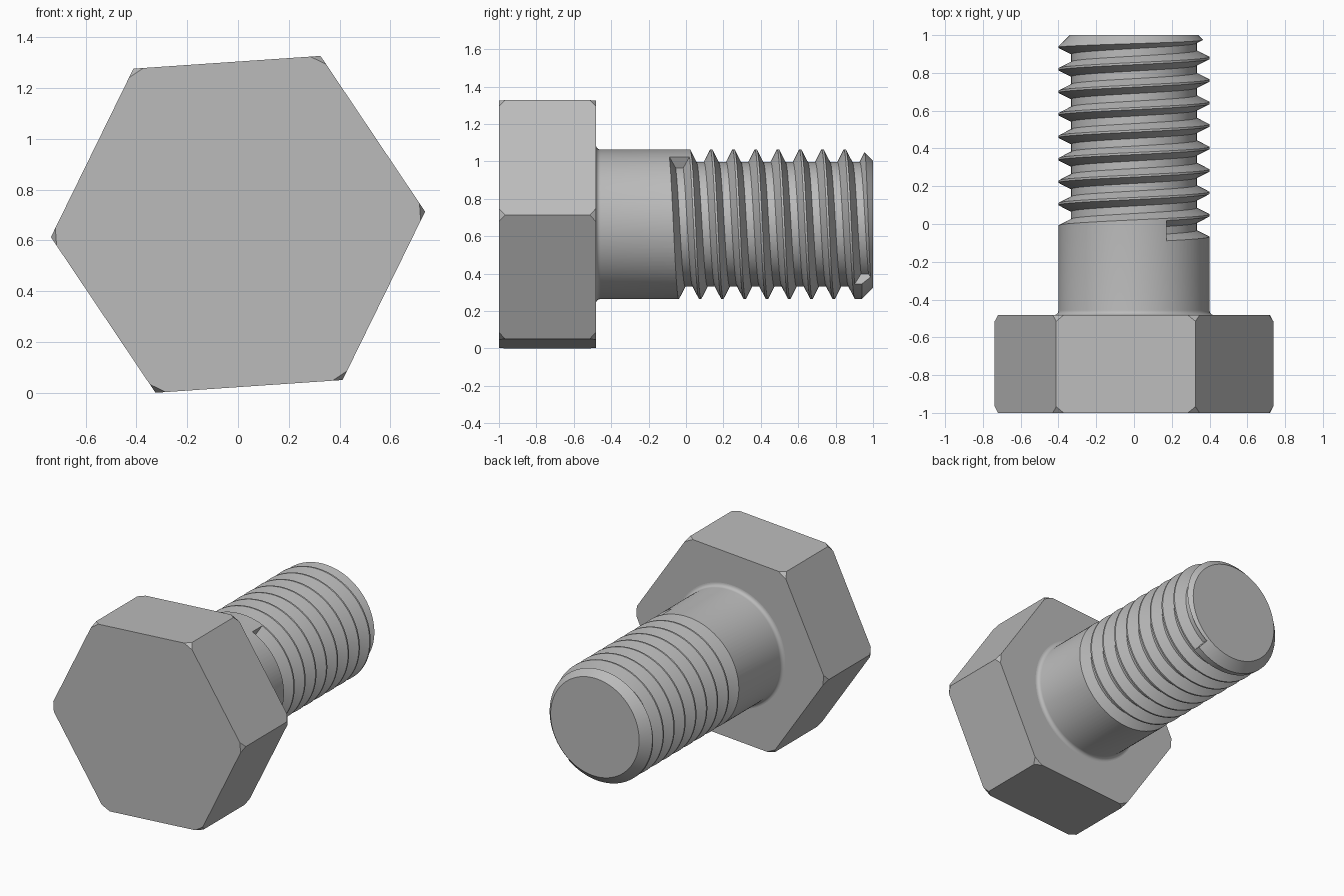
import bpy, bmesh
from math import sin, cos, pi, radians

if "Cube" in bpy.data.objects:
    bpy.data.objects.remove(bpy.data.objects["Cube"])

# Main sizes
HEAD_R, TILT = 0.739, radians(3.9)
AXIS_Z = HEAD_R * sin(TILT + pi / 3)
HEAD_FRONT, HEAD_BACK = -1.0, -0.482
SHANK_R, ROOT_R, TIP_R = 0.4, 0.333, 0.34
FILLET, PITCH, SEGMENTS = 0.025, 0.119, 96
START_ANGLE, START_Y = radians(64.5), -0.035
TURNS = 8 + 117.5 / 360

steel = bpy.data.materials.new("grey steel")
steel.use_nodes = True
steel.diffuse_color = (0.5, 0.5, 0.5, 1)
steel.node_tree.nodes["Principled BSDF"].inputs["Base Color"].default_value = (0.5, 0.5, 0.5, 1)


def polar(radius, angle, y):
    return (radius * cos(angle), y, AXIS_Z + radius * sin(angle))


def make_object(name, bm):
    bmesh.ops.recalc_face_normals(bm, faces=bm.faces[:])
    mesh = bpy.data.meshes.new(name)
    bm.to_mesh(mesh)
    bm.free()
    mesh.materials.append(steel)
    obj = bpy.data.objects.new(name, mesh)
    bpy.context.collection.objects.link(obj)
    return obj


def skin(bm, rings, closed_ring):
    """Bridge successive rings of vertices with quads."""
    for a, b in zip(rings, rings[1:]):
        count = len(a)
        for i in range(count if closed_ring else count - 1):
            j = (i + 1) % count
            bm.faces.new((a[i], a[j], b[j], b[i]))


# Hexagonal head with a small triangular cut at every corner
bm = bmesh.new()
corners = [TILT + i * pi / 3 for i in range(6)]
CUT, CUT_DEPTH = 0.04, 0.033
for i, angle in enumerate(corners):
    here = bm.verts.new(polar(HEAD_R, angle, HEAD_FRONT + CUT_DEPTH)).co
    bm.verts.new(polar(HEAD_R, angle, HEAD_BACK - CUT_DEPTH))
    for side in (-1, 1):
        other = polar(HEAD_R, angle + side * pi / 3, 0)
        f = CUT / HEAD_R
        x, z = here.x + (other[0] - here.x) * f, here.z + (other[2] - here.z) * f
        for y in (HEAD_FRONT, HEAD_BACK):
            bm.verts.new((x, y, z))
bmesh.ops.convex_hull(bm, input=bm.verts[:])
bmesh.ops.dissolve_limit(bm, angle_limit=radians(1), verts=bm.verts[:], edges=bm.edges[:])
make_object("hex_head", bm)

# Round shank: fillet under the head, chamfer at the tip
profile = [(SHANK_R + FILLET, HEAD_BACK - 0.05)]
for i in range(7):
    a = i / 6 * pi / 2
    profile.append((SHANK_R + FILLET * (1 - sin(a)), HEAD_BACK + FILLET * (1 - cos(a))))
profile += [(SHANK_R, 1 - (SHANK_R - TIP_R)), (TIP_R, 1)]
bm = bmesh.new()
rings = [[bm.verts.new(polar(r, 2 * pi * i / SEGMENTS, y)) for i in range(SEGMENTS)]
         for r, y in profile]
skin(bm, rings, True)
bm.faces.new(rings[0])
bm.faces.new(rings[-1])
shank = make_object("threaded_shank", bm)

# Helical groove used to cut the thread
section = [(ROOT_R, -0.02), (ROOT_R, 0.02), (SHANK_R + 0.006, 0.057), (SHANK_R + 0.006, -0.057)]
bm = bmesh.new()
steps = round(TURNS * SEGMENTS)
rings = []
for i in range(steps + 1):
    turn = TURNS * i / steps
    rings.append([bm.verts.new(polar(r, START_ANGLE - 2 * pi * turn, START_Y + PITCH * turn + dy))
                  for r, dy in section])
skin(bm, rings, True)
bm.faces.new(rings[0])
bm.faces.new(rings[-1])
cutter = make_object("thread_groove_cutter", bm)
cutter.hide_render = True

cut = shank.modifiers.new("thread", 'BOOLEAN')
cut.operation, cut.solver, cut.object = 'DIFFERENCE', 'EXACT', cutter
bpy.ops.object.select_all(action='DESELECT')
shank.select_set(True)
bpy.context.view_layer.objects.active = shank
bpy.ops.object.modifier_apply(modifier="thread")
bpy.data.objects.remove(cutter)
bpy.ops.object.shade_smooth_by_angle(angle=radians(30))
